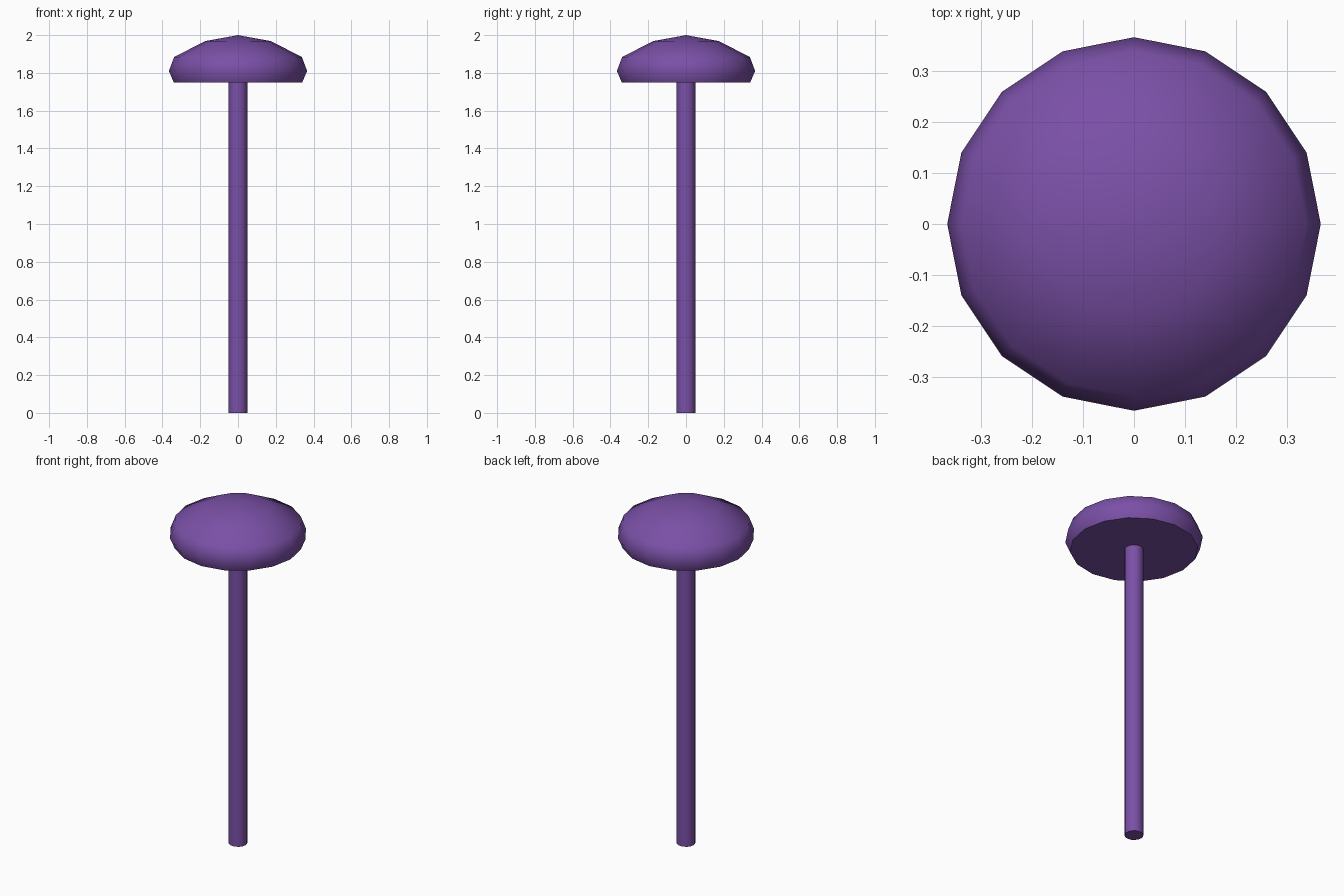
import bpy, bmesh, math

if "Cube" in bpy.data.objects:
    bpy.data.objects.remove(bpy.data.objects["Cube"])

purple = bpy.data.materials.new("purple")
purple.diffuse_color = (0.195, 0.08, 0.385, 1)
purple.use_nodes = True
purple.node_tree.nodes["Principled BSDF"].inputs["Base Color"].default_value = purple.diffuse_color


def lathe(name, profile, sides, sharp_angle):
    """Turn a (radius, z) profile round the z axis; radius 0 makes a point."""
    bm = bmesh.new()
    rings = []
    for r, z in profile:
        n = sides if r > 0 else 1
        rings.append([bm.verts.new((r * math.cos(math.tau * i / sides),
                                    r * math.sin(math.tau * i / sides), z))
                      for i in range(n)])
    for a, b in zip(rings, rings[1:]):
        for i in range(sides):
            j = (i + 1) % sides
            quad = [a[i % len(a)], a[j % len(a)], b[j % len(b)], b[i % len(b)]]
            bm.faces.new(list(dict.fromkeys(quad)))
    # Flat end caps where the profile is open
    for ring in (rings[0], rings[-1]):
        if len(ring) > 1:
            bm.faces.new(ring)
    bmesh.ops.recalc_face_normals(bm, faces=bm.faces)
    mesh = bpy.data.meshes.new(name)
    bm.to_mesh(mesh)
    bm.free()
    mesh.materials.append(purple)
    obj = bpy.data.objects.new(name, mesh)
    bpy.context.collection.objects.link(obj)
    bpy.ops.object.select_all(action='DESELECT')
    obj.select_set(True)
    bpy.context.view_layer.objects.active = obj
    bpy.ops.object.shade_smooth_by_angle(angle=math.radians(sharp_angle))
    return obj


# Straight round stem
lathe("stem", [(0.05, 0), (0.05, 1.76)], 16, 60)

# Low-poly dome cap with a flat underside
lathe("cap", [(0.34, 1.75), (0.366, 1.81), (0.338, 1.884),
              (0.175, 1.968), (0, 2.0)], 16, 60)
